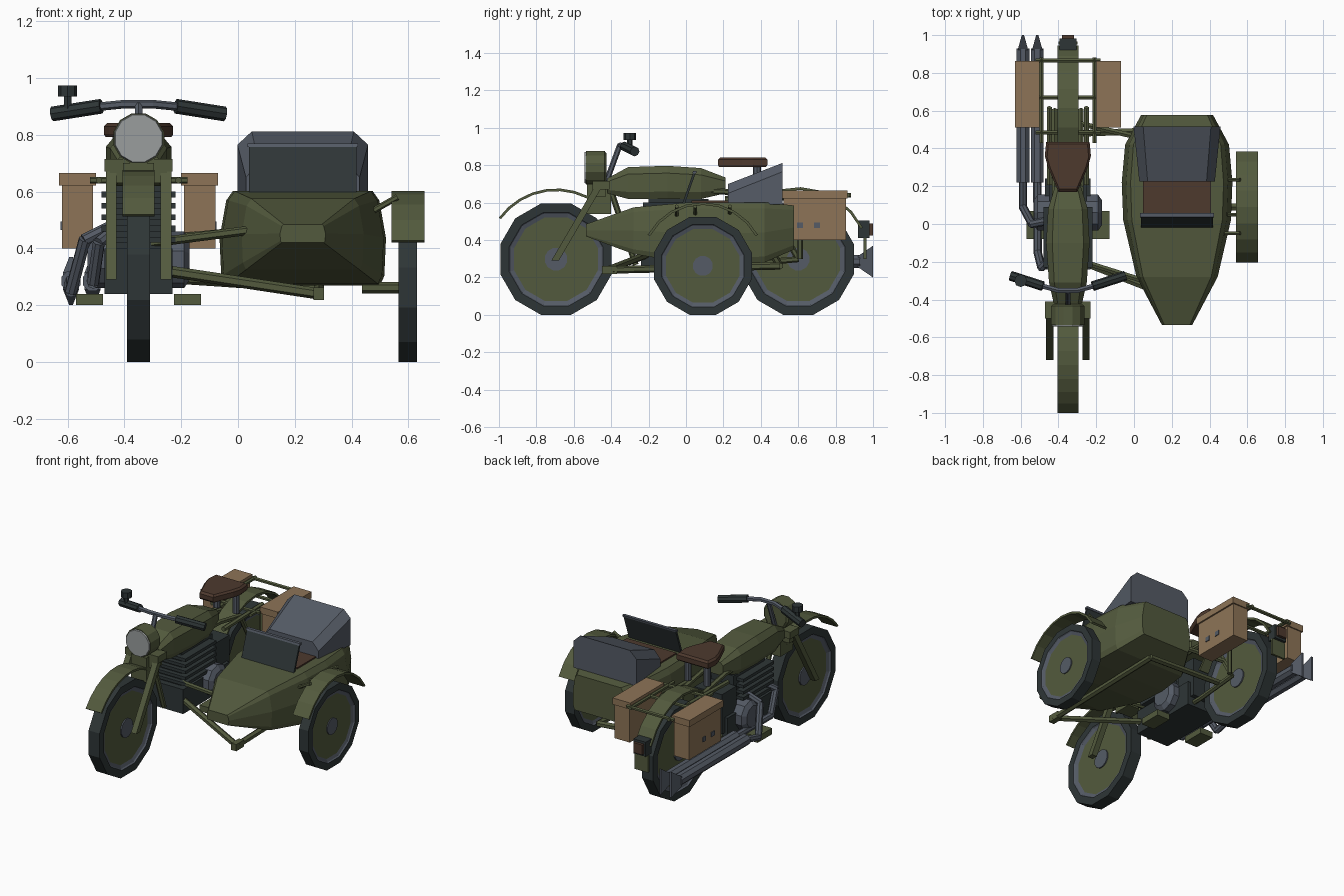
import bpy, bmesh, math
from mathutils import Vector

if "Cube" in bpy.data.objects:
    bpy.data.objects.remove(bpy.data.objects["Cube"])

COLOURS = {"olive": (.086, .102, .047), "rubber": (.027, .036, .037), "steel": (.09, .105, .132),
           "tan": (.27, .175, .095), "leather": (.075, .041, .027), "lens": (.32, .34, .34)}
MATS = {}
for key, c in COLOURS.items():
    MATS[key] = bpy.data.materials.new(key)
    MATS[key].diffuse_color = (*c, 1)
BX = -.35  # motorcycle centre line


def finish(name, bm, *mats):
    bmesh.ops.recalc_face_normals(bm, faces=bm.faces[:])
    me = bpy.data.meshes.new(name)
    bm.to_mesh(me)
    bm.free()
    for m in mats:
        me.materials.append(MATS[m])
    ob = bpy.data.objects.new(name, me)
    bpy.context.collection.objects.link(ob)
    return ob


def boxes(name, mat, *dims):
    bm = bmesh.new()
    for x0, x1, y0, y1, z0, z1 in dims:
        for v in bmesh.ops.create_cube(bm, size=1)["verts"]:
            v.co = ((x0 + x1) / 2 + v.co.x * (x1 - x0), (y0 + y1) / 2 + v.co.y * (y1 - y0),
                    (z0 + z1) / 2 + v.co.z * (z1 - z0))
    return finish(name, bm, mat)


def rods(name, mat, r, *paths, sides=6):
    bm = bmesh.new()
    for path in paths:
        for a, b in zip(path, path[1:]):
            a, b = Vector(a), Vector(b)
            vs = bmesh.ops.create_cone(bm, cap_ends=True, segments=sides, radius1=r, radius2=r,
                                       depth=(b - a).length + r * .3)["verts"]
            rot = (b - a).to_track_quat("Z", "Y")
            for v in vs:
                v.co = rot @ v.co + (a + b) / 2
    return finish(name, bm, mat)


def loft(name, mats, rings, closed=False, rule=None):
    bm = bmesh.new()
    vs = [[bm.verts.new(p) for p in ring] for ring in rings]
    n = len(vs[0])
    for i in range(len(vs) if closed else len(vs) - 1):
        a, b = vs[i], vs[(i + 1) % len(vs)]
        for j in range(n):
            f = bm.faces.new((a[j], a[(j + 1) % n], b[(j + 1) % n], b[j]))
            f.material_index = rule[i] if rule else 0
    if not closed:
        bm.faces.new(vs[0])
        bm.faces.new(vs[-1])
    return finish(name, bm, *mats)


def circle(x, y, z, r, n=12, axis="x"):
    pts = []
    for i in range(n):
        a = (i + .5) * 2 * math.pi / n
        c, s = r * math.cos(a), r * math.sin(a)
        pts.append((x, y + c, z + s) if axis == "x" else (x + c, y, z + s))
    return pts


def wheel(name, x, y, r, hw):
    R, z = r / math.cos(math.pi / 12), r
    prof = [(-hw * .6, .75 * R), (-hw * .8, .82 * R), (-hw, .84 * R), (-hw, R),
            (hw, R), (hw, .84 * R), (hw * .8, .82 * R), (hw * .6, .75 * R)]
    loft(name + "_tyre", ("rubber", "steel"), [circle(x + px, y, z, pr) for px, pr in prof],
         True, [1, 1, 0, 0, 0, 1, 1, 1])
    for part, m, k, w in (("disc", "olive", .77, .6), ("hub", "steel", .2, .8)):
        loft(name + "_" + part, (m,), [circle(x + s * hw * w, y, z, R * k) for s in (-1, 1)])


def fender(name, x, y, z, r, hw, a0, a1, n=8):
    rings = []
    for i in range(n + 1):
        a = math.radians(a0 + (a1 - a0) * i / n)
        c, s = math.cos(a), math.sin(a)
        rings.append([(x + px, y + c * q, z + s * q) for px, q in
                      ((-hw, r), (hw, r), (hw, r - .014), (-hw, r - .014))])
    loft(name, ("olive",), rings)


def both(x):
    return (BX - x, BX + x)


# Wheels and mudguards
wheel("front_wheel", BX, -.695, .298, .04)
wheel("rear_wheel", BX, .60, .298, .04)
wheel("sidecar_wheel", .598, .09, .262, .033)
fender("front_fender", BX, -.695, .298, .378, .056, 52, 144)
fender("rear_fender", BX, .60, .298, .385, .056, 26, 150)
fender("sidecar_fender", .598, .09, .265, .337, .058, 29, 151)

# Front fork, headlamp and handlebar
legs = []
for x in both(.096):
    legs.append([[(x + sx * .019, y + sy, z) for sx, sy in ((-1, -.02), (1, -.02), (1, .02), (-1, .02))]
                 for y, z in ((-.70, .29), (-.46, .70))])
for side, rings in zip(("left", "right"), legs):
    loft(side + "_fork_leg", ("olive",), rings)
boxes("fork_clamps", "olive", (BX - .12, BX + .12, -.50, -.41, .67, .715),
      (BX - .10, BX + .10, -.50, -.43, .63, .67), (BX - .055, BX + .055, -.53, -.40, .54, .70))
loft("headlamp_shell", ("olive",), [circle(BX, y, .787, r, 12, "y")
     for y, r in ((-.425, .08), (-.435, .092), (-.535, .092))])
loft("headlamp_lens", ("lens",), [circle(BX, y, .787, r, 12, "y") for y, r in ((-.535, .088), (-.543, .085))])
rods("handlebar", "steel", .015, [(-.62, -.285, .877), (-.48, -.33, .90), (-.40, -.352, .908),
     (-.30, -.352, .908), (-.22, -.33, .90), (-.08, -.285, .877)],
     [(BX, -.43, .70), (BX, -.355, .905)])
rods("handle_grips", "rubber", .026, [(-.65, -.275, .874), (-.485, -.328, .9)],
     [(-.05, -.275, .874), (-.215, -.328, .9)], sides=8)
rods("lever_post", "rubber", .015, [(-.60, -.30, .88), (-.60, -.30, .94)])
rods("lever_cap", "rubber", .034, [(-.60, -.30, .94), (-.60, -.30, .968)], sides=8)

# Fuel tank and saddle
tank = []
for y, w, z0, z1 in ((-.42, .075, .65, .73), (-.31, .10, .62, .79), (-.10, .115, .62, .797),
                     (.08, .105, .62, .785), (.21, .065, .65, .735)):
    h = z1 - z0
    tank.append([(BX + sx * w, y, z0 + t * h) for sx, t in
                 ((-.8, 0), (.8, 0), (1, .22), (1, .78), (.72, 1), (-.72, 1), (-1, .78), (-1, .22))])
loft("fuel_tank", ("olive",), tank)
seat = [(-.05, .17), (.05, .17), (.105, .30), (.122, .36), (.115, .435), (-.115, .435), (-.122, .36), (-.105, .30)]
loft("saddle", ("leather",), [[(BX + x * k, .31 + (y - .31) * k, z) for x, y in seat]
     for k, z in ((.95, .792), (1, .802), (1, .83), (.9, .842))])
rods("saddle_springs", "steel", .022, *[[(x, .38, .66), (x, .38, .80)] for x in both(.07)], sides=8)

# Engine block with cooling fins, crankcase and foot boards
boxes("engine_block", "rubber", (BX - .12, BX + .12, -.24, .24, .24, .40), (BX - .08, BX + .08, -.20, .12, .40, .62))
boxes("cooling_fins", "rubber", *[(BX - .13, BX + .13, -.23, .09, z, z + .02) for z in (.42, .46, .50, .54, .58)])
loft("crankcase_cover", ("steel",), [circle(BX + x, .06, .36, r, 10) for x, r in
     ((-.18, .07), (-.16, .10), (.16, .10), (.18, .07))])
boxes("gearbox", "rubber", (BX - .10, BX + .10, .12, .27, .30, .56))
boxes("foot_boards", "olive", (-.57, -.475, -.08, .07, .2, .24), (-.225, -.13, -.08, .07, .2, .24))

# Bike frame
frame = [[(BX, -.40, .66), (BX, -.27, .27)]]
for x in both(.07):
    frame += [[(x, -.20, .27), (x, .30, .27), (x, .60, .298)],
              [(x, .60, .298), (x, .42, .62), (x, .20, .66), (x, -.30, .67)]]
rods("bike_frame", "olive", .016, *frame)
rods("saddle_stays", "olive", .016, *[[(x, .21, .62), (x, .61, .63), (x, .61, .30)] for x in both(.098)])

# Luggage rack and panniers
rods("luggage_rack", "olive", .012, *[[(x, .43, .64), (x, .88, .64)] for x in both(.14)],
     *[[(-.52, y, .64), (-.18, y, .64)] for y in (.485, .67, .865)])
for name, x in (("left_pannier", -.565), ("right_pannier", -.135)):
    boxes(name, "tan", (x - .055, x + .055, .52, .855, .40, .625))
    boxes(name + "_lid", "tan", (x - .065, x + .065, .512, .863, .622, .665))
    s = -1 if x < BX else 1
    boxes(name + "_buckles", "steel", *[(x + s * .057 - .003, x + s * .057 + .003, y - .016, y + .016, .465, .495)
                                        for y in (.61, .70)])

# Tail lamp
boxes("tail_lamp", "rubber", (BX - .045, BX + .045, .92, .982, .41, .505))
boxes("tail_lamp_glass", "leather", (BX - .032, BX + .032, .982, 1.0, .425, .49))
boxes("number_plate", "olive", (BX - .05, BX + .05, .95, .965, .30, .41))

# Twin exhaust with fishtails
for i, x in enumerate((-.588, -.512)):
    loft("muffler_%d" % (i + 1), ("steel",), [circle(x, y, .285, .037, 8, "y") for y in (.22, .93)])
    loft("fishtail_%d" % (i + 1), ("steel",), [
        [(x - w, y, .285 - h), (x + w, y, .285 - h), (x + w, y, .285 + h), (x - w, y, .285 + h)]
        for y, w, h in ((.92, .028, .03), (1, .006, .085))])
rods("exhaust_pipes", "steel", .022, [(-.44, -.18, .46), (-.49, -.23, .42), (-.51, -.15, .28), (-.512, .23, .285)],
     [(-.44, .02, .48), (-.54, .0, .43), (-.588, .09, .25), (-.588, .23, .285)], sides=8)

# Sidecar hull: faceted sections along y
CX = .228
hull = []
for y, w, z0, z1 in ((-.535, .08, .42, .485), (-.28, .215, .325, .575), (.02, .285, .275, .602),
                     (.22, .293, .27, .602), (.42, .275, .28, .602), (.578, .19, .35, .585)):
    h = z1 - z0
    hull.append([(CX + sx * w, y, z0 + t * h) for sx, t in
                 ((-.93, 0), (.93, 0), (.98, .1), (1, .5), (.92, .9), (.84, 1), (-.84, 1), (-.92, .9), (-1, .5), (-.98, .1))])
loft("sidecar_hull", ("olive",), hull)
boxes("sidecar_seat", "leather", (CX - .18, CX + .18, .03, .26, .56, .611))

# Folded canvas hood and windscreen
hood = []
for y, w, zs, zt in ((.225, .20, .65, .70), (.515, .23, .765, .812)):
    hood.append([(CX - w, y, .59), (CX + w, y, .59), (CX + w, y, zs), (CX + .78 * w, y, zt),
                 (CX - .78 * w, y, zt), (CX - w, y, zs)])
loft("canvas_hood", ("steel",), hood)


def slab(name, mat, hw, y0, z0, y1, z1, t):
    loft(name, (mat,), [[(CX - hw, y, z), (CX + hw, y, z), (CX + hw, y + t, z), (CX - hw, y + t, z)]
                        for y, z in ((y0, z0), (y1, z1))])


slab("windscreen", "rubber", .19, -.02, .595, .04, .765, .014)
slab("windscreen_rim", "steel", .195, .034, .757, .038, .77, .02)

# Sidecar chassis and braces
rods("sidecar_chassis", "olive", .02, [(.285, -.42, .24), (.285, .50, .262), (-.28, .48, .30)],
     [(.285, -.42, .24), (-.28, -.20, .325)], [(.44, .09, .262), (.60, .09, .262)])
boxes("chassis_end", "olive", (.265, .302, -.45, -.37, .218, .262))
rods("sidecar_braces", "olive", .016, [(-.30, -.19, .42), (.05, -.30, .465)], [(-.28, .53, .43), (.02, .46, .46)])
rods("fender_braces", "olive", .011, *[[(.48, y, .535), (.56, y, .58)] for y in (-.05, .05, .235)])

for m in bpy.data.materials:
    if m.users and not m.is_grease_pencil:
        m.use_nodes = True
        m.node_tree.nodes["Principled BSDF"].inputs["Base Color"].default_value = m.diffuse_color
